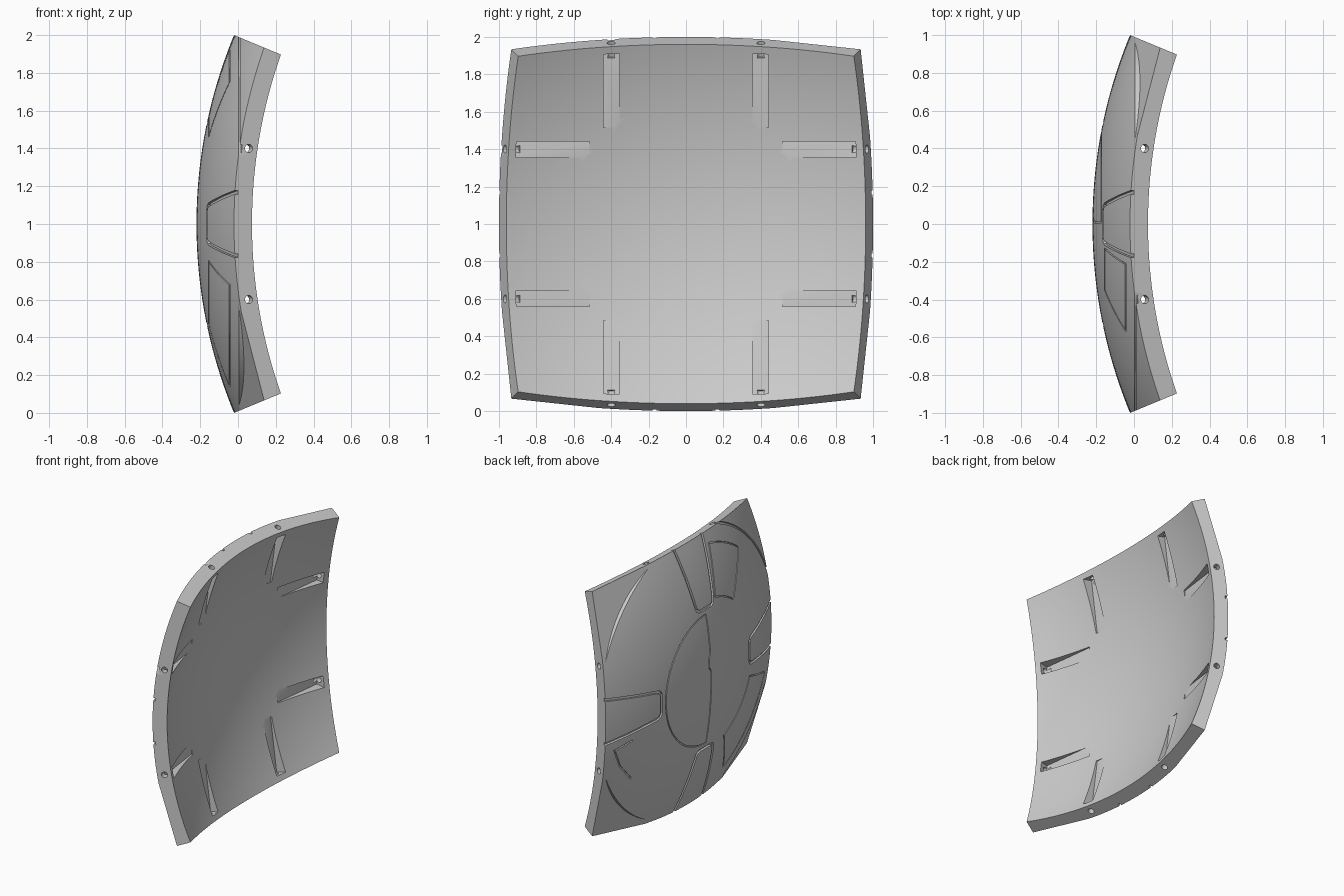
import bpy, bmesh, math
from mathutils import Vector

cube = bpy.data.objects.get("Cube")
if cube:
    bpy.data.objects.remove(cube, do_unlink=True)

HALF = math.radians(22.5)          # half opening angle of the panel
R_OUT, R_IN = 2.613, 2.51          # shell radii
CX = R_OUT - 0.22                  # sphere centre on x
CENTRE = Vector((CX, 0, 1))

grey = bpy.data.materials.new("plain grey")
grey.use_nodes = True
grey.diffuse_color = (0.6, 0.6, 0.6, 1)
grey.node_tree.nodes["Principled BSDF"].inputs["Base Color"].default_value = (0.6, 0.6, 0.6, 1)


def make_object(name, bm, cutter=True):
    bmesh.ops.recalc_face_normals(bm, faces=bm.faces)
    mesh = bpy.data.meshes.new(name)
    bm.to_mesh(mesh)
    bm.free()
    mesh.materials.append(grey)
    ob = bpy.data.objects.new(name, mesh)
    bpy.context.collection.objects.link(ob)
    ob.hide_render = cutter
    return ob


def loft(bm, rings, closed=False):
    """Skin a row of equal rings, capped unless closed."""
    rows = [[bm.verts.new(p) for p in ring] for ring in rings]
    n = len(rows[0])
    for i in range(len(rows) if closed else len(rows) - 1):
        a, b = rows[i], rows[(i + 1) % len(rows)]
        for j in range(n):
            k = (j + 1) % n
            bm.faces.new((a[j], a[k], b[k], b[j]))
    if not closed:
        bm.faces.new(rows[0])
        bm.faces.new(rows[-1])


def place(x, a, b, k):
    """Point at x, a towards edge k and b along it."""
    t = k * math.pi / 2
    c, s = round(math.cos(t)), round(math.sin(t))
    return Vector((x, a * c - b * s, 1 + a * s + b * c))


def sphere_x(r, a, b):
    return CX - math.sqrt(r * r - a * a - b * b)


def polar(radius, degrees):
    t = math.radians(degrees)
    return radius * math.cos(t), radius * math.sin(t)


def arc(radius, start, end, steps=16):
    return [polar(radius, start + (end - start) * i / steps) for i in range(steps + 1)]


def groove(bm, pts, width, depth, closed=False):
    """Rectangular channel following (y, z) points over the outer skin."""
    n, rings = len(pts), []
    for i, p in enumerate(pts):
        p = Vector(p)
        before = Vector(pts[i - 1]) if closed or i else None
        after = Vector(pts[(i + 1) % n]) if closed or i < n - 1 else None
        d1 = (p - before).normalized() if before else (after - p).normalized()
        d2 = (after - p).normalized() if after else d1
        side = Vector((-d1.y - d2.y, d1.x + d2.x)).normalized()
        side *= width / 2 / max(0.5, side.dot(Vector((-d1.y, d1.x))))
        ring = []
        for sign, lift in ((-1, -depth), (1, -depth), (1, 0.03), (-1, 0.03)):
            q = p + side * sign
            skin = Vector((sphere_x(R_OUT, q.x, q.y), q.x, 1 + q.y))
            ring.append(skin + (skin - CENTRE).normalized() * lift)
        rings.append(ring)
    loft(bm, rings, closed)


# Curved square panel
bm = bmesh.new()
bmesh.ops.create_grid(bm, x_segments=48, y_segments=48, size=1)


def to_shell(v, r):
    d = Vector((-1, math.tan(v.co.x * HALF), math.tan(v.co.y * HALF)))
    v.co = CENTRE + d.normalized() * r


outer = list(bm.verts)
result = bmesh.ops.extrude_face_region(bm, geom=list(bm.faces))
inner = [g for g in result["geom"] if isinstance(g, bmesh.types.BMVert)]
for v in outer:
    to_shell(v, R_OUT)
for v in inner:
    to_shell(v, R_IN)
panel = make_object("curved_panel", bm, cutter=False)

# Flat corners outside the round rim
bm = bmesh.new()
for k in (0, 2, 3):
    outline = [polar(1.06, 14 + 62 * i / 24) for i in range(25)] + [(0.3, 1.4), (1.4, 1.4), (1.4, 0.3)]
    low = [place(0.138 - 0.29 * (1.866 - a - b), a, b, k) for a, b in outline]
    high = [place(-0.6, a, b, k) for a, b in outline]
    # place() quarter turns keep the corner between two edges
    loft(bm, [low, high])
corner_cutter = make_object("corner_cutter", bm)

# Tapered bolt pockets on the inner face, and bolt holes in the edges
pockets, holes = bmesh.new(), bmesh.new()
near, far = sphere_x(R_IN, 0.52, 0.4), sphere_x(R_IN, 0.91, 0.4)
profile = [(near - 0.004, 0.515), (far - 0.07, 0.925), (far + 0.1, 0.885), (near + 0.25, 0.515)]
normal = (math.sin(HALF), math.cos(HALF))
mid = math.sqrt(2.56 ** 2 - 0.4 ** 2)
hx, ha = CX - mid * math.cos(HALF), mid * math.sin(HALF)
for k in range(4):
    for s in (-1, 1):
        loft(pockets, [[place(x, a, s * b, k) for x, a in profile] for b in (0.355, 0.44)])
        rings = []
        for t in (-0.09, 0.06):
            ring = []
            for i in range(20):
                u, w = polar(0.022, 18 * i)
                ring.append(place(hx + t * normal[0] - u * normal[1],
                                  ha + t * normal[1] + u * normal[0], s * 0.4 + w, k))
            rings.append(ring)
        loft(holes, rings)
pocket_cutter = make_object("pocket_cutter", pockets)
hole_cutter = make_object("hole_cutter", holes)

# Channels on the outer skin
bm = bmesh.new()
for k in range(4):
    # U-shaped hatch outline running out to each edge
    half = [(1.06, 0.178), (0.8, 0.138), (0.57, 0.103), (0.545, 0.095), (0.53, 0.07)]
    path = half + [(a, -b) for a, b in reversed(half)]
    pts = []
    for a, b in path:
        p = place(0, a, b, k)
        pts.append((p.y, p.z - 1))
    groove(bm, pts, 0.02, 0.014)


def sector(start, end):
    return arc(0.94, 180 - start, 180 - end) + arc(0.58, 180 - end, 180 - start)


groove(bm, sector(53, 77), 0.008, 0.008, True)
groove(bm, sector(-20, -66), 0.008, 0.008, True)
# Half disc with a notched straight side
seam = [(0.01, 0.2), (0.03, 0.17), (0.03, 0.1), (0.01, 0.07), (0.01, -0.1)]
groove(bm, arc(0.49, -89, 89, 32) + seam, 0.008, 0.008, True)
# Bent seam and the rim line at the uncut corner
groove(bm, [(0.78, -0.2), (0.92, -0.24), (0.86, -0.38), (0.74, -0.52)], 0.01, 0.01)
groove(bm, arc(1.065, 110, 160, 24), 0.016, 0.014)
channel_cutter = make_object("channel_cutter", bm)

# Carve the panel, then drop the cutters
bpy.ops.object.select_all(action='DESELECT')
bpy.context.view_layer.objects.active = panel
panel.select_set(True)
for cutter in (corner_cutter, pocket_cutter, hole_cutter, channel_cutter):
    mod = panel.modifiers.new(cutter.name, 'BOOLEAN')
    mod.operation = 'DIFFERENCE'
    mod.solver = 'EXACT'
    mod.object = cutter
    bpy.ops.object.modifier_apply(modifier=mod.name)
    bpy.data.objects.remove(cutter, do_unlink=True)
bpy.ops.object.shade_smooth_by_angle(angle=math.radians(25))
